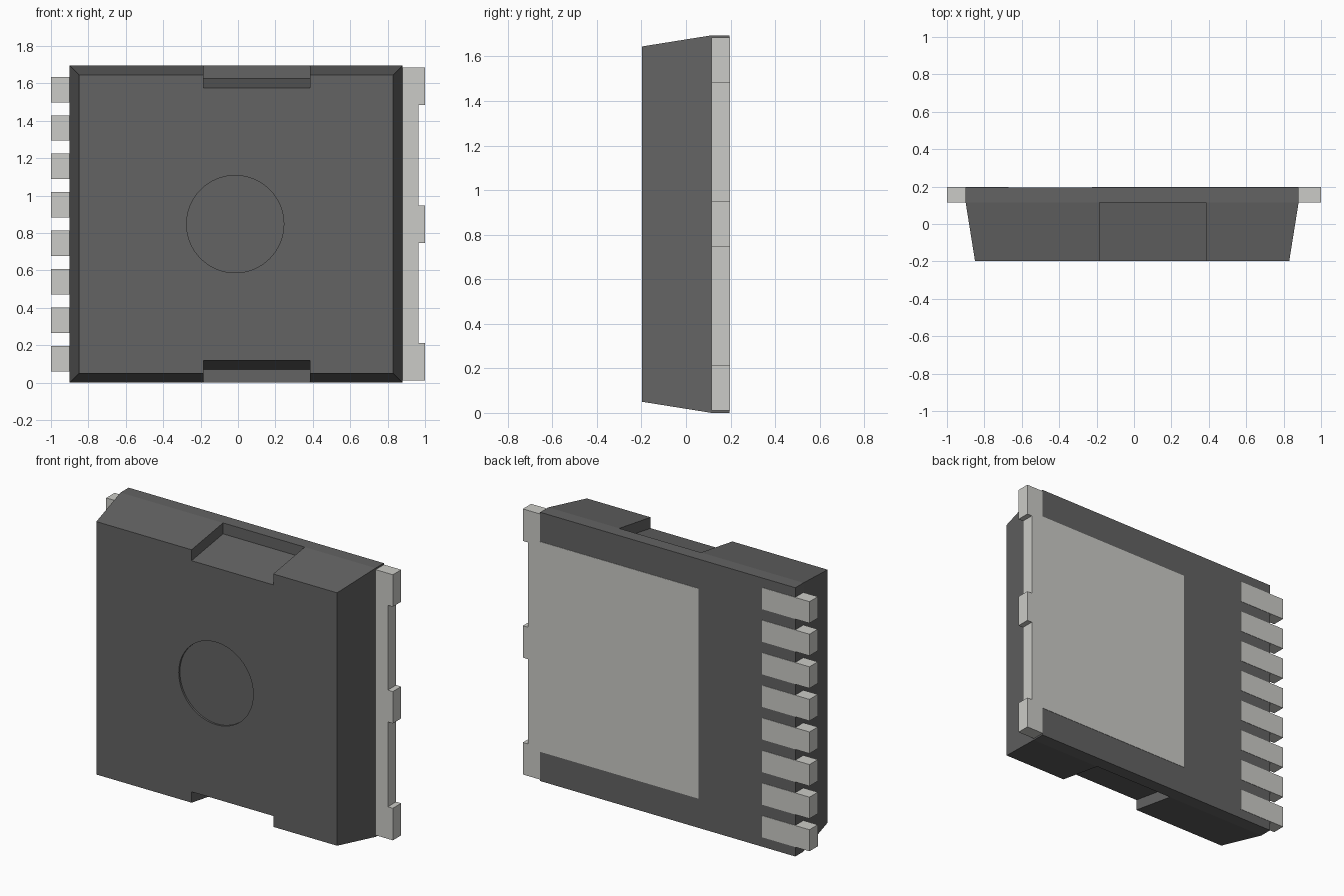
import bpy, bmesh, math

if "Cube" in bpy.data.objects:
    bpy.data.objects.remove(bpy.data.objects["Cube"])

H = 1.695                            # overall height
FRONT, STEP, BACK = -0.198, 0.115, 0.196
METAL_BACK = 0.198                   # metal sits just proud of the plastic


def material(name, colour):
    m = bpy.data.materials.new(name)
    m.diffuse_color = (*colour, 1)
    m.use_nodes = True
    m.node_tree.nodes["Principled BSDF"].inputs["Base Color"].default_value = m.diffuse_color
    return m


plastic = material("dark_plastic", (0.125, 0.125, 0.125))
metal = material("tinned_metal", (0.60, 0.60, 0.57))


def loft(name, rings, mat=None):
    """Closed solid through a list of matching point rings."""
    bm = bmesh.new()
    vs = [[bm.verts.new(p) for p in ring] for ring in rings]
    n = len(vs[0])
    for a, b in zip(vs, vs[1:]):
        for i in range(n):
            j = (i + 1) % n
            bm.faces.new((a[i], a[j], b[j], b[i]))
    bm.faces.new(vs[0])
    bm.faces.new(vs[-1])
    bmesh.ops.recalc_face_normals(bm, faces=bm.faces)
    me = bpy.data.meshes.new(name)
    bm.to_mesh(me)
    bm.free()
    ob = bpy.data.objects.new(name, me)
    bpy.context.collection.objects.link(ob)
    if mat:
        me.materials.append(mat)
    return ob


def plate(name, outline, y0, y1, mat=None):
    """Extrude an x-z outline along y."""
    return loft(name, [[(x, y, z) for x, z in outline] for y in (y0, y1)], mat)


def rect(x0, x1, z0, z1):
    return [(x0, z0), (x1, z0), (x1, z1), (x0, z1)]


def cut(ob, cutter):
    cutter.hide_render = True
    mod = ob.modifiers.new("cut", 'BOOLEAN')
    mod.operation, mod.solver, mod.object = 'DIFFERENCE', 'EXACT', cutter
    bpy.context.view_layer.objects.active = ob
    bpy.ops.object.modifier_apply(modifier=mod.name)
    bpy.data.objects.remove(cutter, do_unlink=True)


# Moulded body: straight rim at the back, drafted sides towards the front
body = loft("package_body", [
    [(x, y, z) for x, z in rect(-0.90 + d, 0.88 - d, d, H - d)]
    for y, d in ((FRONT, 0.05), (STEP, 0), (BACK, 0))], plastic)

# Sloped-floor notches in the top and bottom edges
notch = [(-0.30, 1.56), (STEP, 1.626), (STEP, 1.80), (-0.30, 1.80)]
for flip in (False, True):
    cut(body, loft("notch_cutter", [
        [(x, y, H - z if flip else z) for y, z in notch] for x in (-0.185, 0.385)]))

# Shallow round mould mark on the front
circle = [(-0.015 + 0.26 * math.cos(t), H / 2 + 0.26 * math.sin(t))
          for t in (math.tau * i / 64 for i in range(64))]
cut(body, plate("mark_cutter", circle, FRONT - 0.1, FRONT + 0.012))

# Row of eight leads
for i in range(8):
    z = H / 2 + (i - 3.5) * 0.2055
    plate(f"lead_{i + 1}", rect(-1.0, -0.67, z - 0.068, z + 0.068),
          STEP, METAL_BACK, metal)

# Heat pad with its toothed tab: lower half outline, mirrored upwards
half = [(-0.225, 0.185), (0.88, 0.185), (0.88, 0.01), (1.0, 0.01),
        (1.0, 0.212), (0.965, 0.212), (0.965, 0.747), (1.0, 0.747)]
plate("heat_pad_tab", half + [(x, H - z) for x, z in reversed(half)],
      STEP, METAL_BACK, metal)
